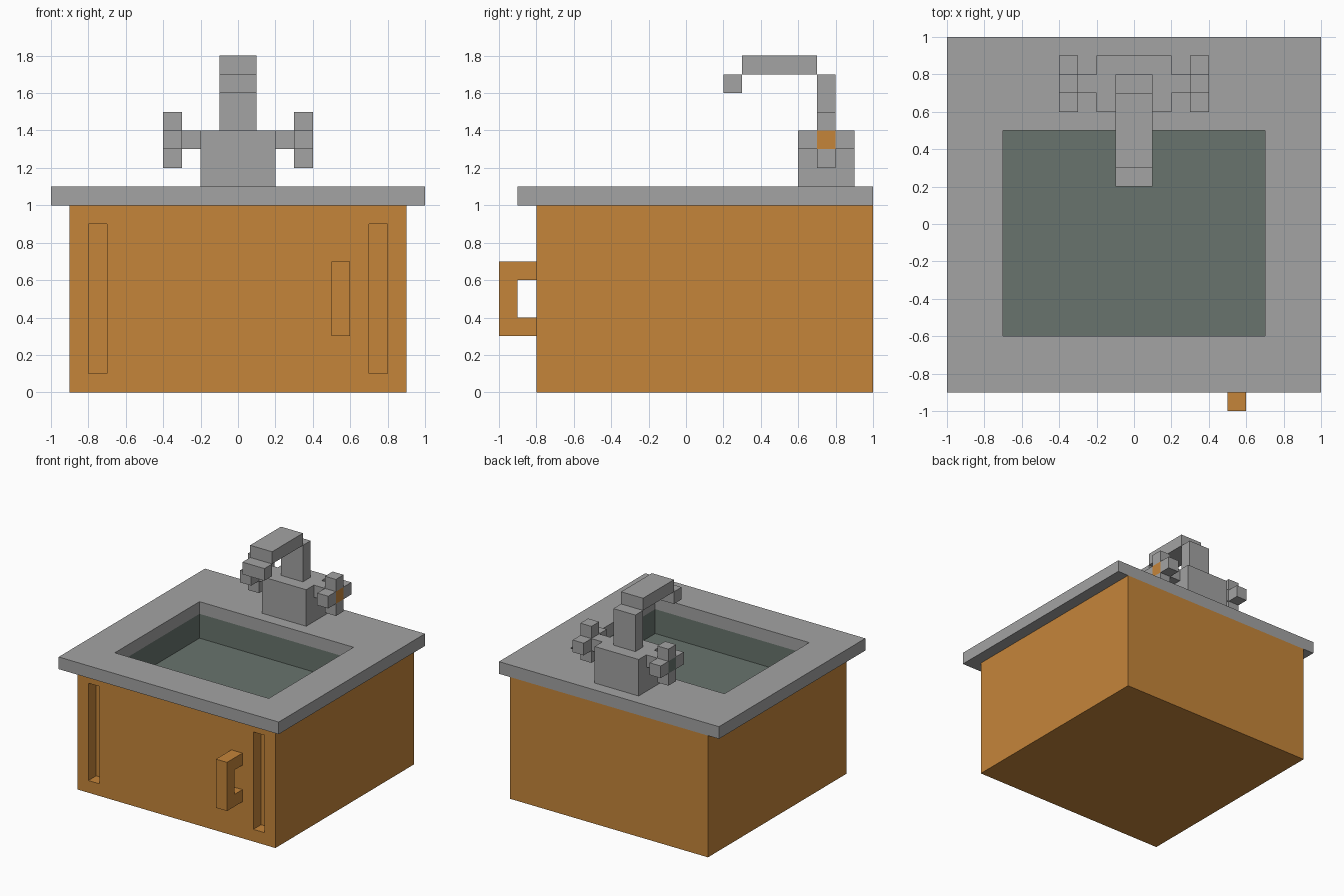
import bpy, bmesh
from mathutils import Matrix, Vector

if "Cube" in bpy.data.objects:
    bpy.data.objects.remove(bpy.data.objects["Cube"])


def material(name, rgb):
    m = bpy.data.materials.new(name)
    m.diffuse_color = (*rgb, 1)
    m.use_nodes = True
    m.node_tree.nodes["Principled BSDF"].inputs["Base Color"].default_value = m.diffuse_color
    return m


METAL = material("grey_metal", (0.366, 0.366, 0.366))
WOOD = material("orange_wood", (0.558, 0.235, 0.042))
BASIN = material("green_grey_basin", (0.138, 0.174, 0.153))


def box_mesh(lo, hi):
    lo, hi = Vector(lo), Vector(hi)
    bm = bmesh.new()
    bmesh.ops.create_cube(bm, size=1, matrix=Matrix.Translation((lo + hi) / 2)
                          @ Matrix.Diagonal((*(hi - lo), 1)))
    return bm


def finish(bm, name, *mats):
    bmesh.ops.recalc_face_normals(bm, faces=bm.faces[:])
    me = bpy.data.meshes.new(name)
    bm.to_mesh(me)
    bm.free()
    for m in mats:
        me.materials.append(m)
    ob = bpy.data.objects.new(name, me)
    bpy.context.collection.objects.link(ob)
    return ob


def box(name, lo, hi, mat):
    return finish(box_mesh(lo, hi), name, mat)


def cut(bm, axis, values):
    """Slice the whole mesh at the given positions along one axis."""
    normal = Vector((0, 0, 0))
    normal[axis] = 1
    for v in values:
        bmesh.ops.bisect_plane(bm, geom=bm.verts[:] + bm.edges[:] + bm.faces[:],
                               dist=1e-5, plane_co=normal * v, plane_no=normal)


def face_at(bm, point):
    return min(bm.faces, key=lambda f: (f.calc_center_median() - Vector(point)).length)


def push(bm, face, offset):
    """Extrude one face by an offset."""
    new = bmesh.ops.extrude_discrete_faces(bm, faces=[face])["faces"][0]
    bmesh.ops.translate(bm, verts=new.verts[:], vec=offset)


# Cabinet with sunken basin and two door grooves
bm = box_mesh((-0.9, -0.8, 0), (0.9, 1, 1))
cut(bm, 0, (-0.8, -0.7, 0.7, 0.8))
cut(bm, 1, (-0.6, 0.5))
cut(bm, 2, (0.1, 0.9))
for x in (-0.75, 0.75):
    push(bm, face_at(bm, (x, -0.8, 0.5)), (0, 0.1, 0))
push(bm, face_at(bm, (0, -0.05, 1)), (0, 0, -0.2))
for f in bm.faces:
    c = f.calc_center_median()
    if abs(c.x) < 0.701 and -0.601 < c.y < 0.501 and 0.7 < c.z < 0.999:
        f.material_index = 1
finish(bm, "cabinet", WOOD, BASIN)

# Countertop with an opening over the basin
bm = box_mesh((-1, -0.9, 1), (1, 1, 1.1))
cut(bm, 0, (-0.7, 0.7))
cut(bm, 1, (-0.6, 0.5))
hole = [face_at(bm, (0, -0.05, z)) for z in (1, 1.1)]
rims = [e for f in hole for e in f.edges]
bmesh.ops.delete(bm, geom=hole, context="FACES_ONLY")
bmesh.ops.bridge_loops(bm, edges=rims)
finish(bm, "countertop", METAL)

# Door handle: C-shaped profile extruded sideways
bm = bmesh.new()
profile = [(-0.8, 0.3), (-1, 0.3), (-1, 0.7), (-0.8, 0.7),
           (-0.8, 0.6), (-0.9, 0.6), (-0.9, 0.4), (-0.8, 0.4)]
face = bm.faces.new([bm.verts.new((0.5, y, z)) for y, z in profile])
ext = bmesh.ops.extrude_face_region(bm, geom=[face])["geom"]
bmesh.ops.translate(bm, vec=(0.1, 0, 0),
                    verts=[g for g in ext if isinstance(g, bmesh.types.BMVert)])
finish(bm, "door_handle", WOOD)

# Faucet body and spout
box("faucet_base", (-0.2, 0.6, 1.1), (0.2, 0.9, 1.4), METAL)
box("faucet_column", (-0.1, 0.7, 1.4), (0.1, 0.8, 1.7), METAL)
box("spout_arm", (-0.1, 0.3, 1.7), (0.1, 0.7, 1.8), METAL)
box("spout_tip", (-0.1, 0.2, 1.6), (0.1, 0.3, 1.7), METAL)

# Cross-shaped taps, each with a coloured end face
for side, name, colour in ((1, "right_tap", WOOD), (-1, "left_tap", BASIN)):
    x0, x1 = sorted((side * 0.2, side * 0.4))
    bm = box_mesh((x0, 0.7, 1.3), (x1, 0.8, 1.4))
    cut(bm, 0, (side * 0.3,))
    face_at(bm, (side * 0.4, 0.75, 1.35)).material_index = 1
    for d in ((0, 1, 0), (0, -1, 0), (0, 0, 1), (0, 0, -1)):
        d = Vector(d)
        push(bm, face_at(bm, Vector((side * 0.35, 0.75, 1.35)) + d * 0.05), d * 0.1)
    finish(bm, name, METAL, colour)
